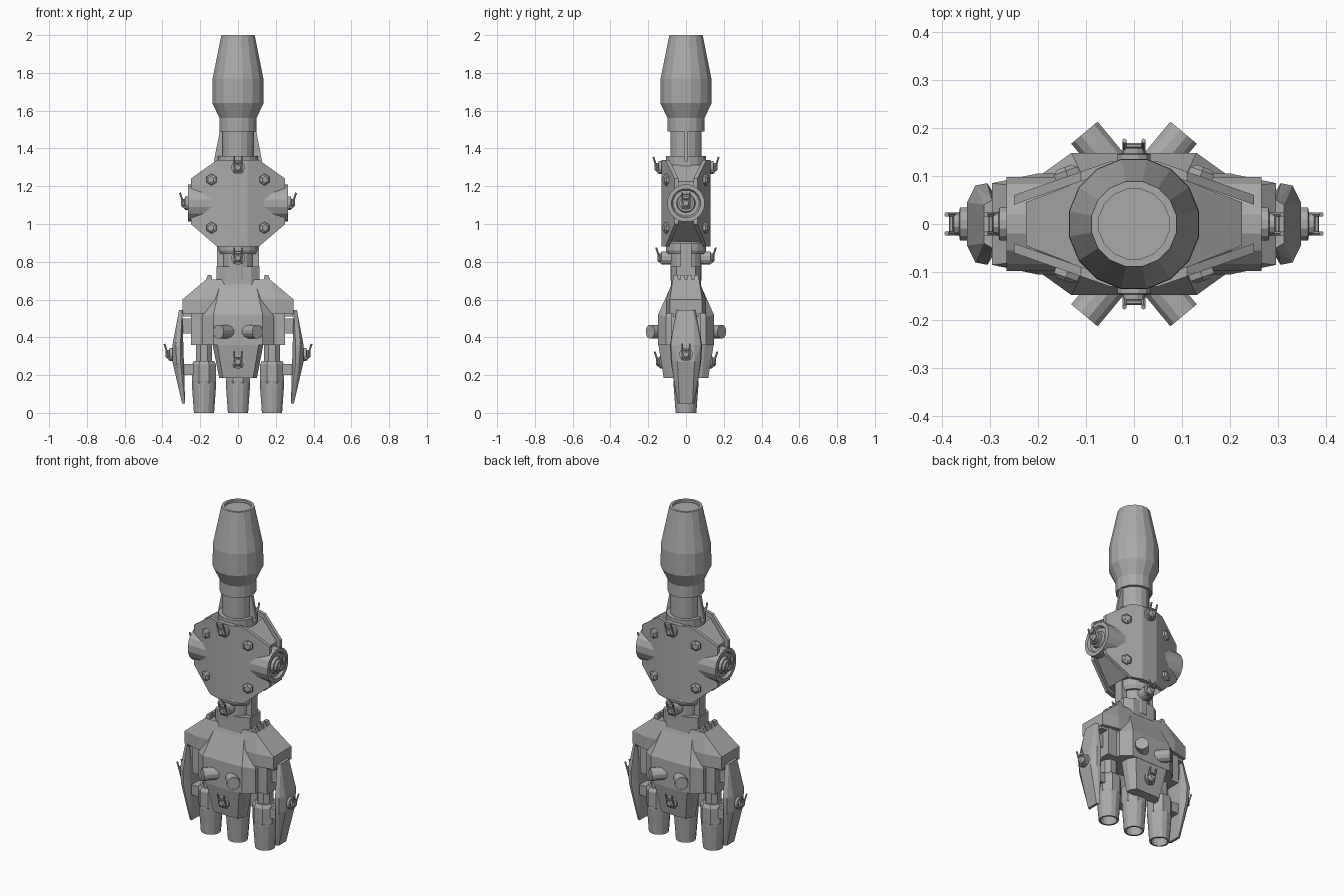
import bpy, bmesh, math
from mathutils import Matrix, Vector

cube = bpy.data.objects.get("Cube")
if cube:
    bpy.data.objects.remove(cube, do_unlink=True)

grey = bpy.data.materials.new("plain_grey")
grey.use_nodes = True
COLOUR = (0.4, 0.4, 0.4, 1)
grey.diffuse_color = COLOUR
grey.node_tree.nodes["Principled BSDF"].inputs["Base Color"].default_value = COLOUR

SIGNS = (-1, 1)
CORNERS = [(sx, sy) for sx in SIGNS for sy in SIGNS]


def finish(name, bm):
    bmesh.ops.recalc_face_normals(bm, faces=bm.faces)
    mesh = bpy.data.meshes.new(name)
    bm.to_mesh(mesh)
    bm.free()
    mesh.materials.append(grey)
    obj = bpy.data.objects.new(name, mesh)
    bpy.context.collection.objects.link(obj)
    return obj


def hull(name, points):
    """Solid faceted block around a handful of corner points."""
    bm = bmesh.new()
    verts = [bm.verts.new(p) for p in sorted(set(points))]
    res = bmesh.ops.convex_hull(bm, input=verts)
    loose = [v for v in bm.verts if not v.link_faces]
    bmesh.ops.delete(bm, geom=loose, context='VERTS')
    bmesh.ops.dissolve_limit(bm, angle_limit=0.02, verts=bm.verts, edges=bm.edges)
    return finish(name, bm)


def mirrored(points, x=True, y=True):
    return [(px * sx, py * sy, pz) for px, py, pz in points
            for sx in (SIGNS if x else (1,)) for sy in (SIGNS if y else (1,))]


def frame(location, direction):
    """Local z points along direction, local y stays upright."""
    out = Vector(direction).normalized()
    up = Vector((0, 0, 1))
    side = up.cross(out)
    rot = Matrix((side, up, out)).transposed().to_4x4()
    return Matrix.Translation(location) @ rot


def add_lathe(bm, profile, sides, matrix):
    rings = []
    for r, h in profile:
        if r == 0:
            rings.append([bm.verts.new(matrix @ Vector((0, 0, h)))])
            continue
        rings.append([bm.verts.new(matrix @ Vector((
            r * math.cos(math.tau * (i + 0.5) / sides),
            r * math.sin(math.tau * (i + 0.5) / sides), h))) for i in range(sides)])
    for a, b in zip(rings, rings[1:]):
        for i in range(sides):
            j = (i + 1) % sides
            quad = [a[i % len(a)], a[j % len(a)], b[j % len(b)], b[i % len(b)]]
            bm.faces.new(list(dict.fromkeys(quad)))
    for ring in (rings[0], rings[-1]):
        if len(ring) > 1:
            bm.faces.new(ring)


def lathe(name, profile, sides=16, matrix=Matrix()):
    bm = bmesh.new()
    add_lathe(bm, profile, sides, matrix)
    return finish(name, bm)


def add_rod(bm, a, b, radius, matrix):
    a, b = Vector(a), Vector(b)
    turn = (b - a).to_track_quat('Z', 'Y').to_matrix().to_4x4()
    add_lathe(bm, [(radius, 0), (radius, (b - a).length)], 6,
              matrix @ Matrix.Translation(a) @ turn)


def latch(name, location, direction, base=0.015):
    """Round boss with a tilted two-pronged clip."""
    m = frame(location, direction)
    bm = bmesh.new()
    add_lathe(bm, [(0.036, -0.02), (0.036, base), (0.024, base + 0.002),
                   (0.024, base + 0.012), (0.014, base + 0.022)], 12, m)
    for s in SIGNS:
        add_rod(bm, (s * 0.02, -0.03, base), (s * 0.02, 0.055, base + 0.028), 0.005, m)
    for y, h in ((-0.025, 0.002), (0.022, 0.018)):
        add_rod(bm, (-0.02, y, base + h), (0.02, y, base + h), 0.005, m)
    return finish(name, bm)


# Upper barrel, collar and shaft
lathe("barrel", [(0.1, 1.49), (0.1, 1.56), (0.138, 1.64), (0.137, 1.77),
                 (0.09, 2.0), (0.074, 2.0), (0.074, 1.985)])
lathe("shaft", [(0.085, 0.7), (0.085, 1.5)])
lathe("shaft_collar", [(0.108, 1.3), (0.108, 1.36)])
for s in SIGNS:
    hull("shaft_fin", [(s * x, y, z) for y in (-0.008, 0.008)
                       for x, z in ((0.07, 1.5), (0.095, 1.5), (0.128, 1.33), (0.07, 1.33))])

# Wrist housing: centre strips, sloping armour plates and inner core
PLATE = [(0.05, 1.34), (0.11, 1.34), (0.25, 1.24), (0.25, 1.0), (0.11, 0.88), (0.05, 0.88)]


def plate_y(x):
    return 0.13 - 0.35 * (x - 0.05)


hull("housing_core", mirrored([(x * 0.9, plate_y(x) - 0.015, 1.11 + (z - 1.11) * 0.88)
                               for x, z in PLATE]))
for sy in SIGNS:
    hull("housing_strip", [(x, sy * y, z) for x in (-0.05, 0.05)
                           for y in (0.1, 0.13) for z in (0.88, 1.34)])
    latch("housing_latch", (0, sy * 0.13, 1.3), (0, sy, 0))
    latch("wrist_latch", (0, sy * 0.09, 0.82), (0, sy, 0), 0.04)
for sx, sy in CORNERS:
    hull("housing_plate", [(sx * x, sy * (plate_y(x) - t), z)
                           for x, z in PLATE for t in (0, 0.02)])
    for z in (1.235, 0.98):
        lathe("plate_bolt", [(0.03, -0.01), (0.03, 0.012), (0.018, 0.02)], 6,
              frame((sx * 0.138, sy * plate_y(0.138), z), (sx * 0.35, sy, 0)))

# Round side ports
for s in SIGNS:
    lathe("side_port", [(0.1, 0), (0.1, 0.225), (0.078, 0.225), (0.07, 0.21),
                        (0.05, 0.21), (0.045, 0.225)],
          16, frame((s * 0.04, 0, 1.11), (s, 0, 0)))
    latch("port_latch", (s * 0.265, 0, 1.11), (s, 0, 0))

# Wrist
lathe("wrist_ring", [(0.098, 0.84), (0.108, 0.86), (0.108, 0.9)])
hull("wrist_base", mirrored([(0.115, 0.05, 0.68), (0.115, 0.05, 0.775),
                             (0.07, 0.08, 0.68), (0.07, 0.08, 0.775)]))
for s in SIGNS:
    hull("wrist_rail", [(s * x, y, z) for x in (0.07, 0.11)
                        for y in (-0.03, 0.03) for z in (0.7, 0.9)])

# Hand cap and palm
hull("hand_cap", mirrored([(0.17, 0.07, 0.705)] + [p for z in (0.6, 0.525) for p in
                          ((0.295, 0.085, z), (0.2, 0.105, z))]))
hull("palm", mirrored([(0.25, 0.08, 0.36), (0.25, 0.08, 0.53)]))
hull("palm_lip", mirrored([(0.29, 0.07, 0.51), (0.29, 0.07, 0.53)]))
for s in SIGNS:
    for y in (-0.054, -0.018, 0.018, 0.054):
        hull("cap_tooth", [(s * x, y + d, z) for d in (-0.012, 0.012)
                           for x, z in ((0.135, 0.69), (0.14, 0.73), (0.16, 0.73), (0.185, 0.67))])

# Front and back armour of the hand
for s in SIGNS:
    hull("hand_armour", mirrored([
        (0.1, s * 0.085, 0.66), (0.13, s * 0.148, 0.52), (0.13, s * 0.148, 0.36),
        (0.19, s * 0.105, 0.51), (0.19, s * 0.105, 0.36), (0.19, s * 0.06, 0.51),
        (0.19, s * 0.06, 0.36), (0.1, s * 0.05, 0.66)], y=False))
    hull("knuckle_guard", mirrored([
        (0.11, s * 0.147, 0.365), (0.08, s * 0.118, 0.185), (0.135, s * 0.1, 0.365),
        (0.1, s * 0.085, 0.185), (0.135, s * 0.055, 0.365), (0.1, s * 0.055, 0.185)], y=False))
    latch("guard_latch", (0, s * 0.133, 0.27), (0, s, 0), 0.005)
for sx, sy in CORNERS:
    lathe("angled_stub", [(0.037, 0), (0.037, 0.13)], 12,
          frame((sx * 0.02, sy * 0.09, 0.43), (sx * 0.64, sy * 0.77, 0)))

# Three jointed fingers with hollow tips
for x in (-0.18, 0, 0.18):
    at = Matrix.Translation((x, 0, 0))
    lathe("finger_upper", [(0.046, 0.25), (0.046, 0.38)], 8, at)
    lathe("finger_joint", [(0.062, 0.15), (0.07, 0.165), (0.07, 0.255), (0.058, 0.275)], 8, at)
    lathe("finger_tip", [(0.045, 0.05), (0.045, 0), (0.055, 0), (0.066, 0.15), (0.066, 0.17)],
          14, at)

# Side shields and the brackets that hold them
for s in SIGNS:
    shield = [(0.295, 0.05, 0.545), (0.305, 0.085, 0.36), (0.305, 0.08, 0.27),
              (0.28, 0.045, 0.05), (0.312, 0.04, 0.545), (0.33, 0.08, 0.36),
              (0.325, 0.075, 0.27), (0.347, 0.045, 0.36), (0.347, 0.045, 0.27),
              (0.296, 0.035, 0.05)]
    hull("side_shield", [(s * px, py, pz) for px, py, pz in mirrored(shield, x=False)])
    for low, high in ((0.2, 0.26), (0.42, 0.5)):
        hull("shield_bracket", [(s * x, y, z) for x in (0.2, 0.305)
                                for y in (-0.035, 0.035) for z in (low, high)])
    latch("shield_latch", (s * 0.347, 0, 0.31), (s, 0, 0))
